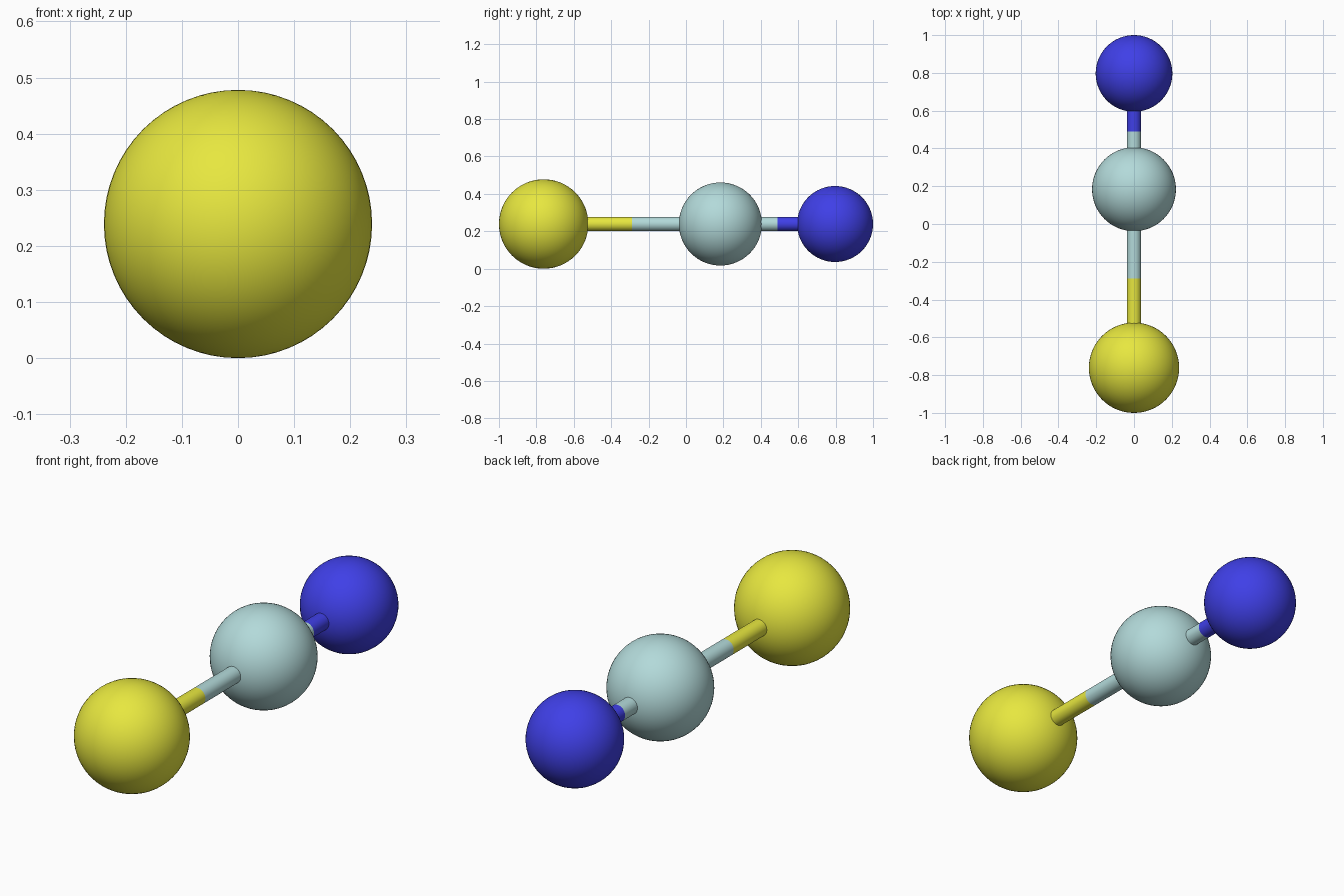
import bpy
from math import pi

if "Cube" in bpy.data.objects:
    bpy.data.objects.remove(bpy.data.objects["Cube"])

Z = 0.239         # height of the molecule axis
STICK_R = 0.038   # bond radius

# atom name: (y position, radius, colour)
ATOMS = {
    "yellow": (-0.761, 0.239, (0.8, 0.8, 0.05, 1)),
    "teal": (0.184, 0.222, (0.45, 0.7, 0.7, 1)),
    "blue": (0.797, 0.203, (0.05, 0.05, 0.8, 1)),
}


def finish(obj, name, mat):
    obj.name = name
    obj.data.materials.append(mat)
    bpy.ops.object.shade_smooth_by_angle()


def half_bond(name, y0, y1, mat):
    bpy.ops.mesh.primitive_cylinder_add(
        vertices=32, radius=STICK_R, depth=abs(y1 - y0),
        location=(0, (y0 + y1) / 2, Z), rotation=(pi / 2, 0, 0))
    finish(bpy.context.object, name, mat)


# atom balls
mats = {}
for key, (y, r, colour) in ATOMS.items():
    mats[key] = bpy.data.materials.new(key)
    mats[key].diffuse_color = colour
    bpy.ops.mesh.primitive_uv_sphere_add(
        segments=64, ring_count=32, radius=r, location=(0, y, Z))
    finish(bpy.context.object, key + "_atom", mats[key])

# two-colour bonds, each half reaching from its atom centre to the midpoint
for a, b in (("yellow", "teal"), ("teal", "blue")):
    ya, yb = ATOMS[a][0], ATOMS[b][0]
    mid = (ya + yb) / 2
    half_bond(f"{a}_half_of_{a}_{b}_bond", ya, mid, mats[a])
    half_bond(f"{b}_half_of_{a}_{b}_bond", mid, yb, mats[b])

for m in bpy.data.materials:
    if m.users and not m.is_grease_pencil:
        m.use_nodes = True
        m.node_tree.nodes["Principled BSDF"].inputs["Base Color"].default_value = m.diffuse_color
